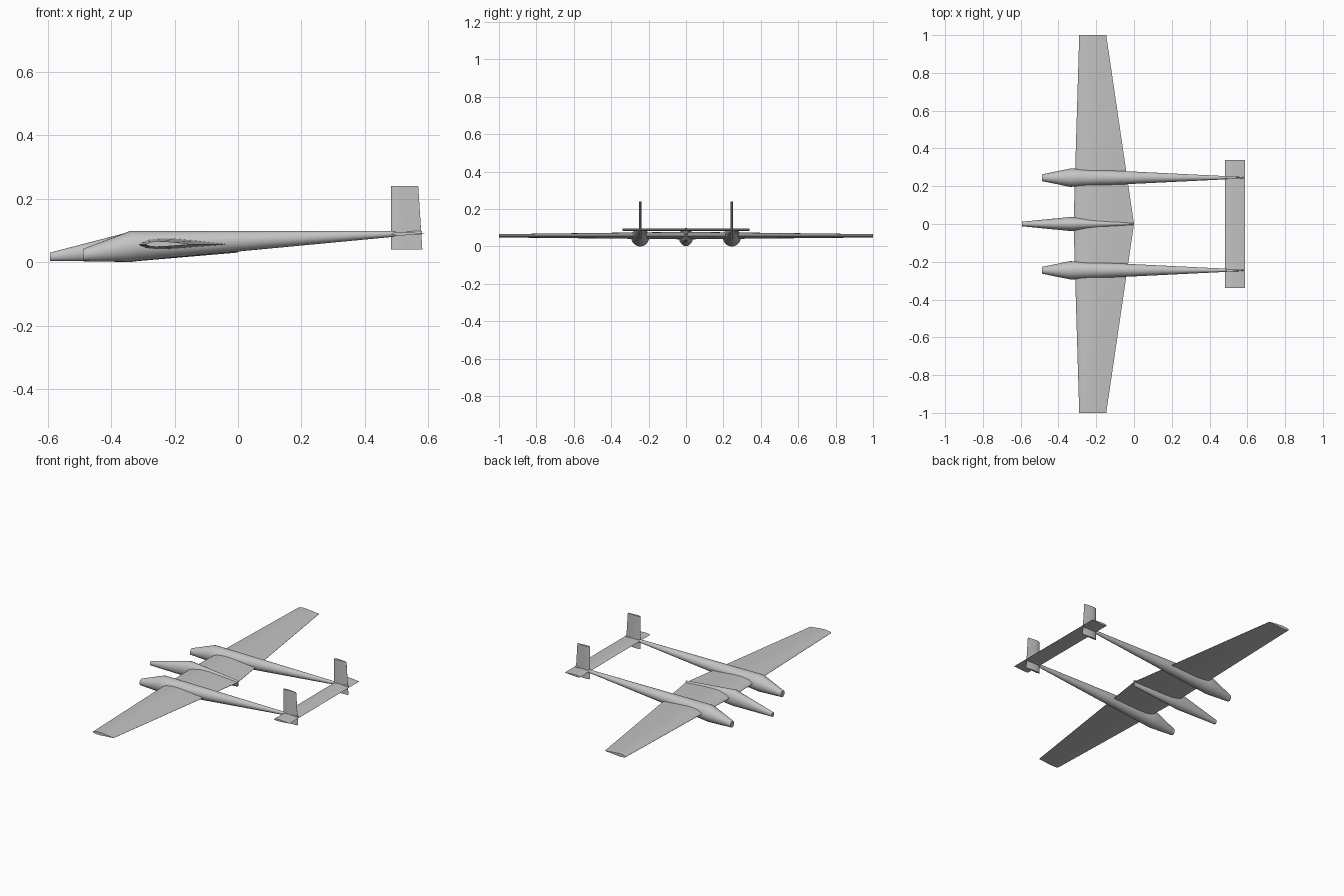
import bpy, bmesh, math

if "Cube" in bpy.data.objects:
    bpy.data.objects.remove(bpy.data.objects["Cube"])

grey = bpy.data.materials.new("light grey")
grey.diffuse_color = (0.55, 0.55, 0.55, 1)
grey.use_nodes = True
grey.node_tree.nodes["Principled BSDF"].inputs["Base Color"].default_value = grey.diffuse_color


def loft(name, rings):
    """Skin a series of equal closed rings and cap both ends."""
    bm = bmesh.new()
    loops = [[bm.verts.new(p) for p in ring] for ring in rings]
    n = len(loops[0])
    for a, b in zip(loops, loops[1:]):
        for i in range(n):
            j = (i + 1) % n
            bm.faces.new((a[i], a[j], b[j], b[i]))
    bm.faces.new(loops[0][::-1])
    bm.faces.new(loops[-1])
    bmesh.ops.recalc_face_normals(bm, faces=bm.faces)
    mesh = bpy.data.meshes.new(name)
    bm.to_mesh(mesh)
    bm.free()
    mesh.materials.append(grey)
    ob = bpy.data.objects.new(name, mesh)
    bpy.context.collection.objects.link(ob)
    bpy.ops.object.select_all(action='DESELECT')
    ob.select_set(True)
    bpy.context.view_layer.objects.active = ob
    bpy.ops.object.shade_smooth_by_angle(angle=math.radians(30))
    return ob


def body(name, y, stations, sides=24):
    """Stations: x, half width, bottom z, top z."""
    rings = []
    for x, w, lo, hi in stations:
        rings.append([(x, y + w * math.cos(2 * math.pi * i / sides),
                       (lo + hi) / 2 + (hi - lo) / 2 * math.sin(2 * math.pi * i / sides))
                      for i in range(sides)])
    return loft(name, rings)


# Aerofoil outline: chord fraction, thickness fraction (upper then lower side)
UPPER = [(0, 0), (0.03, 0.22), (0.1, 0.4), (0.25, 0.54), (0.4, 0.52), (0.65, 0.34), (0.85, 0.16), (1, 0.02)]
LOWER = [(1, -0.02), (0.65, -0.24), (0.4, -0.4), (0.2, -0.44), (0.08, -0.33), (0.02, -0.16)]
FOIL = UPPER + LOWER


def flat_surface(name, sections, z):
    """Sections: y, leading x, trailing x, thickness."""
    return loft(name, [[(a + (b - a) * u, y, z + t * v) for u, v in FOIL]
                       for y, a, b, t in sections])


# Main wing, tapered from the centre
tip, root = (-0.29, -0.147, 0.018), (-0.32, 0.0, 0.041)
flat_surface("wing", [(-1, *tip), (0, *root), (1, *tip)], 0.056)

# Central pod
body("fuselage", 0, [(-0.592, 0.012, 0.003, 0.030), (-0.33, 0.038, 0.002, 0.098),
                     (0.0, 0.004, 0.030, 0.068)])

# Twin booms with upright fins
for side, y in (("left", -0.245), ("right", 0.245)):
    body(side + "_boom", y, [(-0.487, 0.018, 0.003, 0.042), (-0.34, 0.048, 0.0, 0.098),
                             (-0.31, 0.0475, 0.004, 0.098), (0.58, 0.004, 0.088, 0.098)])
    rings = [[(a + (b - a) * u, y + 0.014 * v, z) for u, v in FOIL]
             for z, a, b in ((0.04, 0.483, 0.581), (0.24, 0.483, 0.568))]
    loft(side + "_fin", rings)

# Tailplane joining the booms
flat_surface("tailplane", [(-0.34, 0.483, 0.588, 0.012), (0.34, 0.483, 0.588, 0.012)], 0.089)
